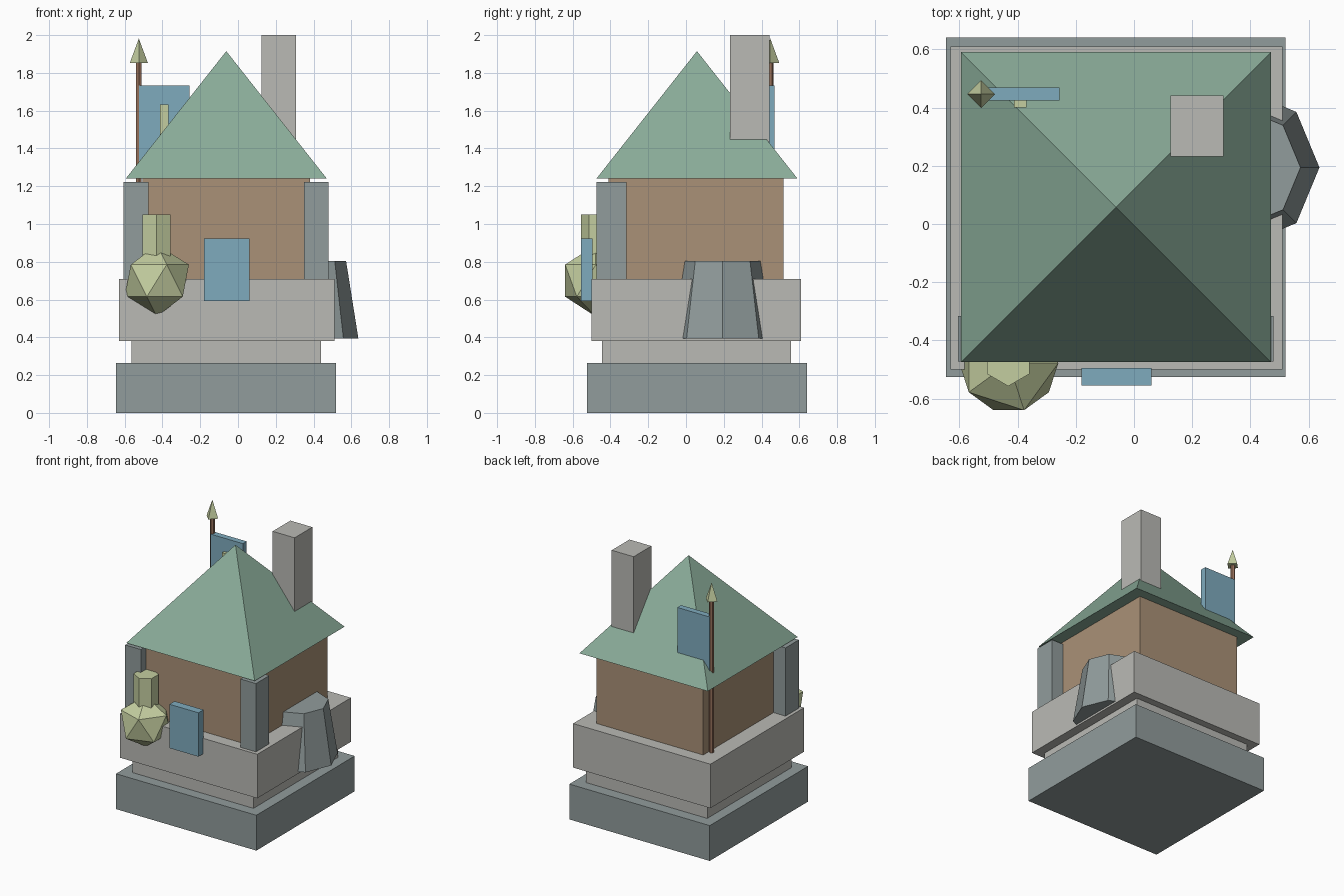
import bpy
import bmesh
from math import pi
from mathutils import Matrix

cube = bpy.data.objects.get("Cube")
if cube:
    bpy.data.objects.remove(cube, do_unlink=True)


def make_material(name, srgb):
    linear = [((c / 255 + 0.055) / 1.055) ** 2.4 for c in srgb] + [1.0]
    mat = bpy.data.materials.new(name)
    mat.use_nodes = True
    mat.diffuse_color = linear
    mat.node_tree.nodes["Principled BSDF"].inputs["Base Color"].default_value = linear
    return mat


slate = make_material("slate grey", (145, 156, 156))
stone = make_material("pale stone", (186, 186, 181))
plaster = make_material("tan plaster", (170, 145, 119))
tile = make_material("green roof", (138, 172, 153))
blue = make_material("soft blue", (127, 171, 190))
wood = make_material("brown wood", (150, 112, 90))
leaf = make_material("pale olive", (196, 206, 160))


def finish(name, bm, mat):
    mesh = bpy.data.meshes.new(name)
    bm.to_mesh(mesh)
    bm.free()
    mesh.materials.append(mat)
    obj = bpy.data.objects.new(name, mesh)
    bpy.context.collection.objects.link(obj)
    return obj


def box(name, xs, ys, zs, mat):
    """Box from its extent along each axis."""
    bm = bmesh.new()
    spans = (xs, ys, zs)
    size = Matrix.Diagonal([b - a for a, b in spans] + [1])
    place = Matrix.Translation([(a + b) / 2 for a, b in spans])
    bmesh.ops.create_cube(bm, size=1, matrix=place @ size)
    return finish(name, bm, mat)


def taper(name, centre, zs, bottom, top, sides, mat, turn=0):
    """Upright cone, frustum or prism."""
    bm = bmesh.new()
    place = Matrix.Translation((*centre, sum(zs) / 2)) @ Matrix.Rotation(turn, 4, "Z")
    bmesh.ops.create_cone(bm, cap_ends=True, segments=sides, radius1=bottom,
                          radius2=top, depth=zs[1] - zs[0], matrix=place)
    bmesh.ops.remove_doubles(bm, verts=bm.verts, dist=0.0001)
    return finish(name, bm, mat)


# Stacked foundation
box("foundation", (-0.645, 0.52), (-0.525, 0.64), (0, 0.265), slate)
box("recessed_course", (-0.565, 0.44), (-0.445, 0.555), (0.265, 0.38), stone)
box("stone_storey", (-0.63, 0.51), (-0.5, 0.61), (0.38, 0.71), stone)

# Upper house
box("walls", (-0.505, 0.38), (-0.41, 0.517), (0.71, 1.24), plaster)
for side, xs in (("right", (-0.605, -0.475)), ("left", (0.35, 0.48))):
    box("front_pillar_" + side, xs, (-0.473, -0.316), (0.71, 1.222), slate)
taper("roof", (-0.062, 0.058), (1.24, 1.915), 0.5325 * 2 ** 0.5, 0, 4, tile, pi / 4)
box("chimney", (0.125, 0.307), (0.232, 0.442), (1.3, 2), stone)
box("window_panel", (-0.18, 0.06), (-0.555, -0.495), (0.593, 0.922), blue)

# Side buttress
taper("buttress", (0.367, 0.194), (0.395, 0.805), 0.27, 0.205, 8, slate)

# Faceted jar on the front corner
bm = bmesh.new()
bmesh.ops.create_icosphere(bm, subdivisions=1, radius=0.19,
                           matrix=Matrix.Translation((-0.43, -0.478, 0.7)))
finish("jar_body", bm, leaf)
taper("jar_neck", (-0.432, -0.472), (0.75, 1.05), 0.085, 0.085, 6, leaf)

# Flag on its pole
pole = (-0.525, 0.446)
taper("flag_pole", pole, (0.71, 1.86), 0.017, 0.017, 6, wood)
taper("pole_finial", pole, (1.852, 1.982), 0.048, 0, 4, leaf)
box("flag", (-0.525, -0.256), (0.424, 0.469), (1.32, 1.732), blue)
box("flag_emblem", (-0.413, -0.369), (0.4, 0.425), (1.43, 1.632), leaf)
